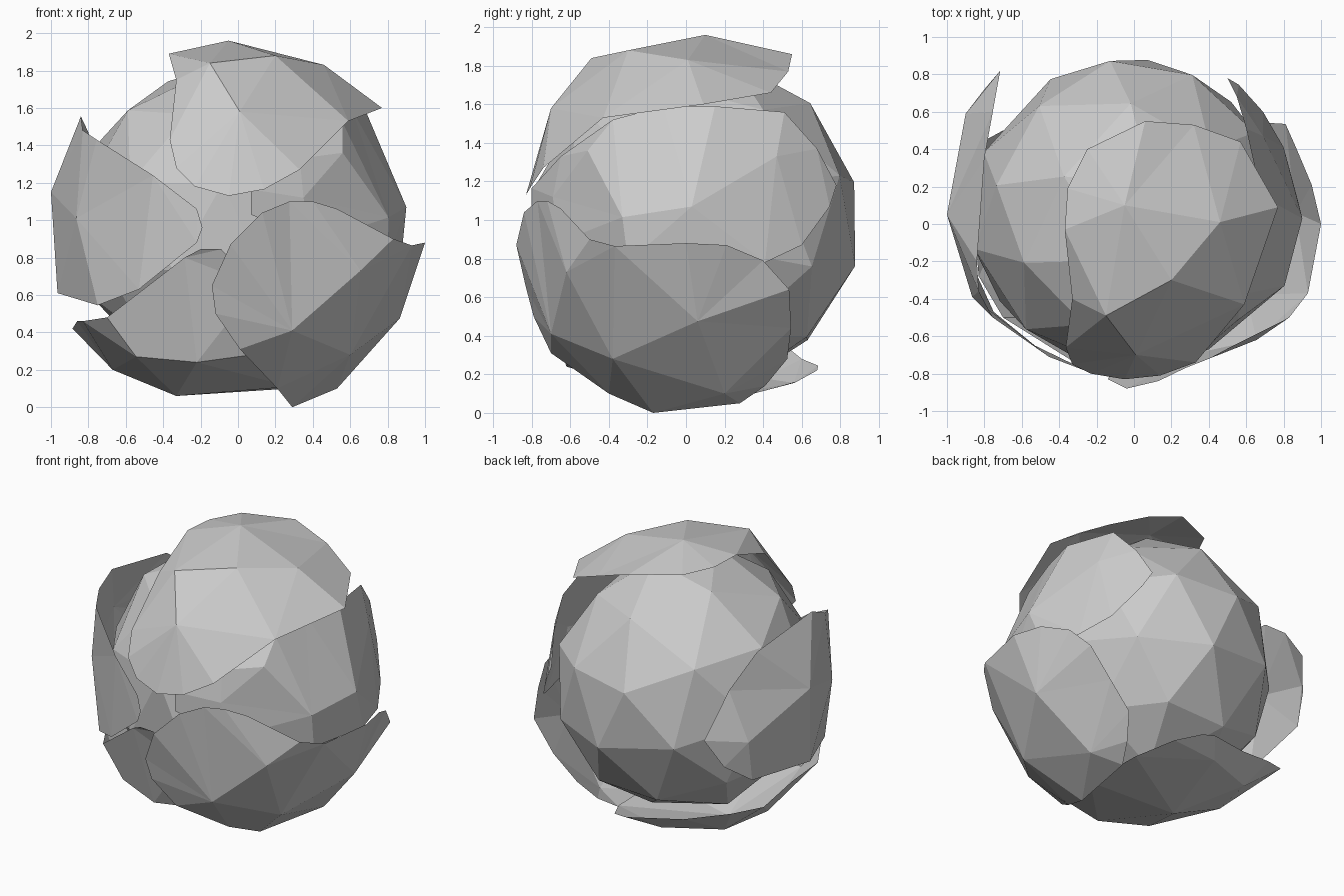
import bpy, bmesh
from mathutils import Vector
from mathutils.geometry import delaunay_2d_cdt

MIDDLE = Vector((0, 0, 0.98))


def finish(bm, name):
    mesh = bpy.data.meshes.new(name)
    bm.to_mesh(mesh)
    bm.free()
    obj = bpy.data.objects.new(name, mesh)
    bpy.context.collection.objects.link(obj)
    return obj


def plate(name, rim, bumps):
    """Thin faceted shell: a rim outline plus a few raised points inside it."""
    pts = [Vector(p) for p in rim + bumps]
    dirs = [(p - MIDDLE).normalized() for p in pts]
    axis = sum(dirs, Vector()).normalized()
    u = axis.orthogonal().normalized()
    v = axis.cross(u)
    # unwrap around the plate's axis so the triangles follow the ball
    flat = [Vector((d.dot(u), d.dot(v))) / (1 + d.dot(axis)) for d in dirs]
    loop = list(range(len(rim)))
    area = sum(flat[i - 1].cross(flat[i]) for i in loop)
    if area < 0:
        loop.reverse()
    _, _, faces, orig, _, _ = delaunay_2d_cdt(flat, [], [loop], 1, 1e-5)
    bm = bmesh.new()
    verts = [bm.verts.new(p) for p in pts]
    for f in faces:
        face = bm.faces.new([verts[orig[i][0]] for i in f])
        face.normal_update()
        if face.normal.dot(face.calc_center_median() - MIDDLE) < 0:
            face.normal_flip()
    return finish(bm, name)


# Faceted inner ball, a little flatter under the front and right plates
bm = bmesh.new()
bmesh.ops.create_icosphere(bm, subdivisions=2, radius=0.88)
turn = Vector((0, 0, 1)).rotation_difference(Vector((-0.13, 0.86, 0.22)))
bmesh.ops.rotate(bm, verts=bm.verts, cent=(0, 0, 0), matrix=turn.to_matrix())
for v in bm.verts:
    v.co.y *= 0.93 if v.co.y < 0 else 1.01
    if v.co.x > 0:
        v.co.x *= 0.9
    if v.co.x > 0.2 and v.co.y < 0.4:
        v.co *= 0.95
bmesh.ops.translate(bm, verts=bm.verts, vec=(0, 0.02, 0.98))
finish(bm, "inner_ball")

# Top plate, hanging down over the front
plate("top_plate",
      [(-.37, -.03, 1.89), (-.355, .19, 1.885), (-.25, .4, 1.88), (.06, .55, 1.86),
       (.32, .53, 1.77), (.57, .44, 1.66), (.77, .09, 1.6), (.59, -.43, 1.53),
       (.33, -.74, 1.27), (.14, -.81, 1.165), (-.05, -.83, 1.13), (-.23, -.8, 1.18),
       (-.33, -.75, 1.28), (-.365, -.66, 1.43), (-.33, -.4, 1.75)],
      [(-.05, .1, 1.96), (.46, .01, 1.83), (.2, -.3, 1.88), (-.15, -.49, 1.84),
       (.01, -.7, 1.58)])

# Lower front right plate
plate("lower_right_plate",
      [(1, 0, .88), (.95, .21, .87), (.87, .4, .79), (.81, .535, .64),
       (.65, .545, .44), (.48, .525, .28), (.4, .41, .14), (.33, .28, .05),
       (.29, -.17, 0), (.21, -.4, .1),
       (.01, -.7, .31), (-.12, -.79, .5), (-.14, -.83, .65), (-.04, -.88, .87),
       (.13, -.84, 1.04), (.275, -.77, 1.1), (.4, -.72, 1.1), (.53, -.65, 1.06),
       (.83, -.5, .9), (.93, -.37, .865)],
      [(.29, -.7, .41), (.655, -.62, .73), (.865, .06, .475), (.6, -.38, .28),
       (.53, .2, .1)])

# Left plate, wrapping from front to back
plate("left_plate",
      [(-.83, -.36, 1.48), (-.84, -.2, 1.555), (-.8, .35, 1.47),
       (-.755, .6, 1.28), (-.715, .82, 1.0), (-.8, .72, .8), (-.9, .55, .67),
       (-.965, 0, .61), (-.75, -.47, .545), (-.53, -.65, .63), (-.22, -.8, .88),
       (-.19, -.81, .96), (-.22, -.8, 1.06), (-.455, -.71, 1.24), (-.755, -.5, 1.43)],
      [(-.865, -.39, 1.01), (-1, .05, 1.15), (-.9, .59, .95)])

# Right plate, tucked under the top and lower right plates
plate("right_plate",
      [(.5, .78, 1.18), (.55, .68, 1.37), (.6, .51, 1.56), (.68, .15, 1.59),
       (.61, -.12, 1.59), (.56, -.38, 1.52), (.33, -.65, 1.33), (.07, -.8, 1.165),
       (.07, -.8, 1.03), (.4, -.67, .88), (.8, -.3, .78), (.87, .15, .77),
       (.8, .41, .78), (.69, .6, .87), (.56, .745, 1.07)],
      [(.35, -.69, 1.12), (.56, -.51, 1.36), (.805, -.33, 1.015), (.9, .03, 1.07),
       (.69, .47, 1.33)])

# Bottom plate, rising at the front left
plate("bottom_plate",
      [(-.885, .4, .42), (-.86, .05, .46), (-.83, -.28, .46), (-.7, -.5, .48),
       (-.285, -.76, .8), (-.2, -.8, .845), (-.09, -.81, .845), (.1, -.76, .65),
       (.22, -.6, .3), (.28, -.1, .11), (.28, .35, .1), (.15, .58, .165),
       (0, .68, .22), (-.1, .685, .245), (-.4, .6, .28), (-.7, .5, .36)],
      [(-.545, -.5, .27), (-.22, -.62, .24), (-.33, 0, .06), (-.67, .05, .2),
       (-.58, .4, .18), (-.2, .56, .155)])
